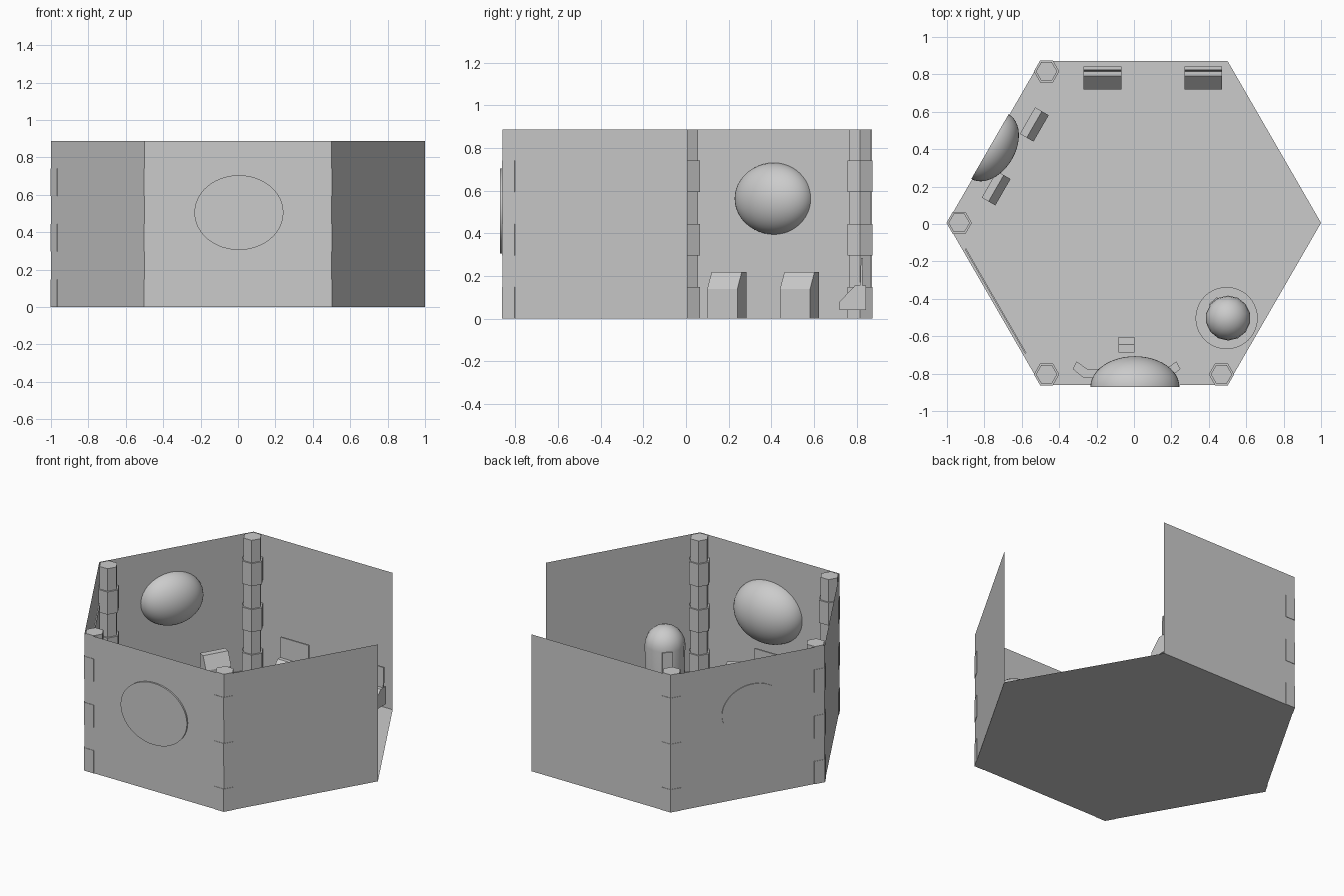
import bpy, bmesh, math
from mathutils import Matrix, Vector

if "Cube" in bpy.data.objects:
    bpy.data.objects.remove(bpy.data.objects["Cube"])

C = 0.006      # small y offset of the room centre
H = 0.888      # wall height


def make(name, bm, loc=(0, 0, 0), yaw=0, smooth=False):
    bmesh.ops.recalc_face_normals(bm, faces=bm.faces)
    me = bpy.data.meshes.new(name)
    bm.to_mesh(me)
    bm.free()
    ob = bpy.data.objects.new(name, me)
    bpy.context.collection.objects.link(ob)
    ob.location = loc
    ob.rotation_euler.z = math.radians(yaw)
    if smooth:
        bpy.context.view_layer.objects.active = ob
        ob.select_set(True)
        bpy.ops.object.shade_smooth_by_angle(angle=math.radians(40))
        ob.select_set(False)
    return ob


def extrude(name, pts, vec, loc=(0, 0, 0), yaw=0):
    """Closed solid: outline pts (3D) extruded along vec."""
    bm = bmesh.new()
    f = bm.faces.new([bm.verts.new(p) for p in pts])
    r = bmesh.ops.extrude_face_region(bm, geom=[f], use_keep_orig=True)
    bmesh.ops.translate(bm, vec=vec, verts=[v for v in r['geom'] if isinstance(v, bmesh.types.BMVert)])
    return make(name, bm, loc, yaw)


def side_prism(name, profile, width, loc, yaw):
    """(depth, z) profile; +depth points at the wall before yaw."""
    return extrude(name, [(-width / 2, y, z) for y, z in profile], (width, 0, 0), loc, yaw)


def box(name, size, loc, yaw=0):
    x, y, z = size
    return extrude(name, [(-x/2, -y/2, 0), (x/2, -y/2, 0), (x/2, y/2, 0), (-x/2, y/2, 0)], (0, 0, z), loc, yaw)


def polar(r, deg):
    a = math.radians(deg)
    return r * math.cos(a), r * math.sin(a) + C


# floor and five thin walls (back right side is open)
corners = [polar(1, 60 * i) for i in range(6)]
bm = bmesh.new()
bm.faces.new([bm.verts.new((x, y, 0)) for x, y in corners])
make("floor", bm)
for i, label in zip(range(1, 6), ("back", "back_left", "front_left", "front", "front_right")):
    a, b = corners[i], corners[(i + 1) % 6]
    bm = bmesh.new()
    bm.faces.new([bm.verts.new(p) for p in ((*a, 0), (*b, 0), (*b, H), (*a, H))])
    make(label + "_wall", bm)


# hexagonal corner columns with three bands each
def hexagon(name, r, z0, z1, centre):
    pts = [(r * math.cos(math.radians(60 * k)), r * math.sin(math.radians(60 * k)), 0) for k in range(6)]
    extrude(name, pts, (0, 0, z1 - z0), (*centre, z0))


for ang in (120, 180, 240, 300):
    p = polar(0.935, ang)
    hexagon("column", 0.057, 0, H, p)
    for z0, z1 in ((0, 0.148), (0.297, 0.443), (0.595, 0.742)):
        hexagon("column_band", 0.068, z0, z1, p)


# half ellipsoid windows bulging into the room
def dome(name, sx, sy, sz, loc, yaw):
    bm = bmesh.new()
    bmesh.ops.create_uvsphere(bm, u_segments=48, v_segments=24, radius=1)
    r = bmesh.ops.bisect_plane(bm, geom=bm.verts[:] + bm.edges[:] + bm.faces[:],
                               plane_co=(0, 0, 0), plane_no=(0, 1, 0), clear_outer=True, dist=1e-5)
    bmesh.ops.holes_fill(bm, edges=[e for e in bm.edges if e.is_boundary], sides=0)
    bmesh.ops.scale(bm, vec=(sx, sy, sz), verts=bm.verts)
    make(name, bm, loc, yaw, smooth=True)


dome("front_dome", 0.238, 0.164, 0.2, (0.005, -0.871, 0.505), 180)
dome("back_left_dome", 0.2, 0.136, 0.168, (-0.77, 0.414, 0.563), 60)

# back wall consoles with upright screens
console = [(-0.08, 0.04), (-0.08, 0.08), (-0.009, 0.155), (0.043, 0.155), (0.043, 0.04)]
for x in (-0.168, 0.37):
    side_prism("console", console, 0.202, (x, 0.8, 0), 0)
    side_prism("console_screen", [(0.016, 0.15), (0.026, 0.15), (0.03, 0.285), (0.02, 0.285)],
               0.202, (x, 0.8, 0), 0)

# wedge-topped cabinets by the back left wall, and the small seat at the desk
wedge = [(-0.042, 0), (-0.042, 0.14), (0, 0.22), (0.042, 0.22), (0.042, 0)]
for x, y in ((-0.533, 0.532), (-0.737, 0.191)):
    side_prism("cabinet", wedge, 0.163, (x, y, 0), 60)
side_prism("desk_seat", [(y, z * 0.8) for y, z in wedge], 0.085, (-0.04, -0.645, 0), 180)

# desk with angled wings along the front wall
half = [(0.21, -0.775), (0.267, -0.735), (0.288, -0.775), (0.23, -0.822)]
plan = half + [(-x, y) for x, y in reversed(half)]
extrude("desk", [(x, y, 0) for x, y in plan], (0, 0, 0.15), (-0.04, 0, 0))
box("desk_screen", (0.165, 0.01, 0.12), (-0.01, -0.81, 0.15))

# thin panel inside the front left wall
box("wall_panel", (0.645, 0.008, 0.42), (-0.74, -0.412, 0.28), 120)

# capsule tank on a round base
bm = bmesh.new()
bmesh.ops.create_cone(bm, cap_ends=True, segments=40, radius1=0.166, radius2=0.166, depth=0.02)
make("tank_base", bm, (0.495, -0.503, 0.01), smooth=True)
bm = bmesh.new()
bmesh.ops.create_uvsphere(bm, u_segments=14, v_segments=12, radius=0.12)
for v in bm.verts:
    v.co.z = v.co.z + 0.3 if v.co.z > -1e-4 else 0.02
bmesh.ops.remove_doubles(bm, verts=bm.verts, dist=1e-4)
make("tank", bm, (0.503, -0.503, 0), smooth=True)
box("tank_hatch", (0.06, 0.02, 0.24), (0.503 - 0.075, -0.503 + 0.085, 0.06), 42)
